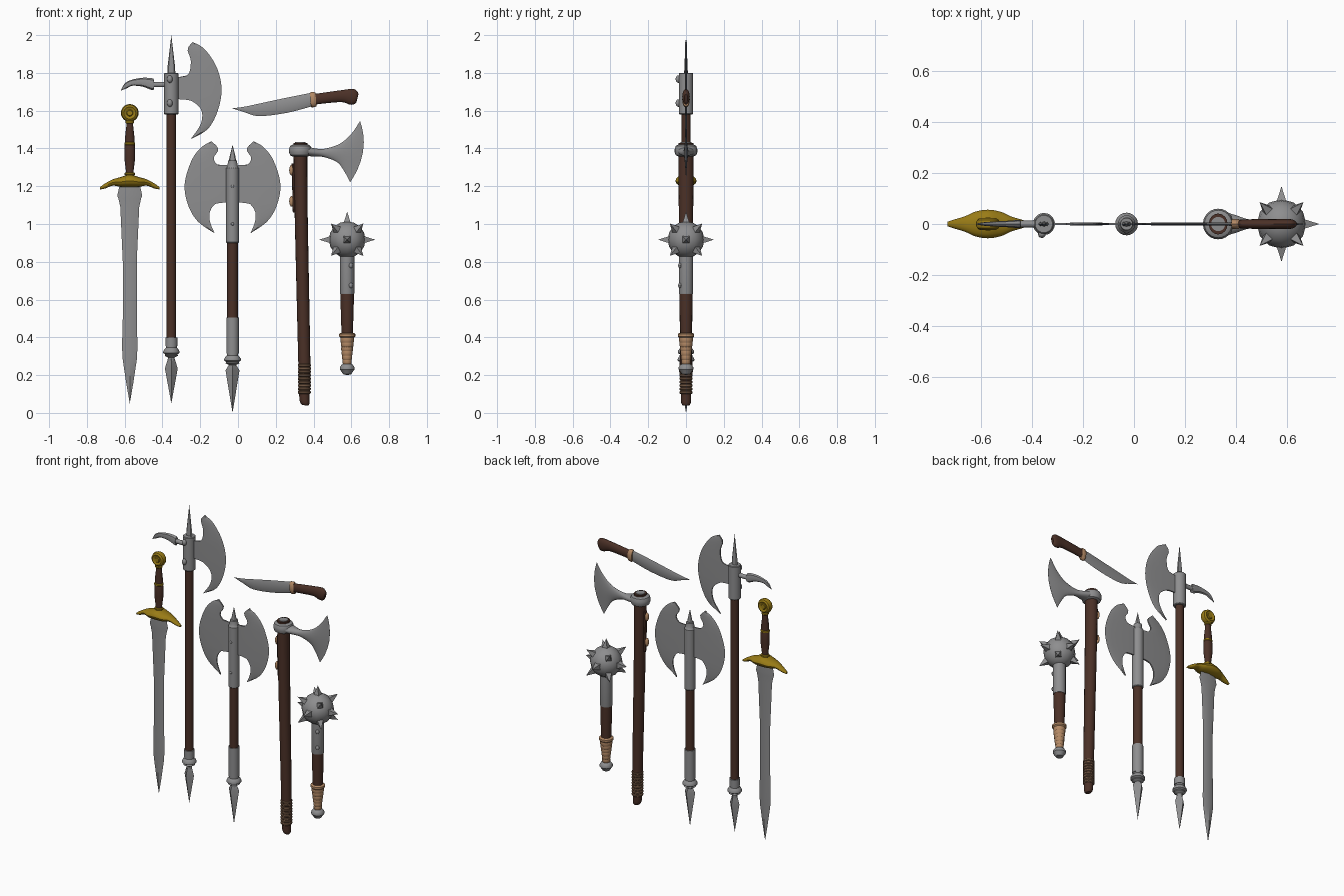
import bpy, bmesh, math
from mathutils import Vector

if "Cube" in bpy.data.objects:
    bpy.data.objects.remove(bpy.data.objects["Cube"])


def material(name, rgb):
    m = bpy.data.materials.new(name)
    m.diffuse_color = (*rgb, 1)
    m.use_nodes = True
    m.node_tree.nodes["Principled BSDF"].inputs["Base Color"].default_value = m.diffuse_color
    return m


STEEL = material("steel", (0.27, 0.27, 0.275))
WOOD = material("dark_wood", (0.07, 0.030, 0.020))
GOLD = material("gold", (0.32, 0.20, 0.008))
TAN = material("tan_leather", (0.45, 0.25, 0.13))
CORD = material("cord", (0.17, 0.095, 0.055))


def finish(name, bm, mat):
    bmesh.ops.remove_doubles(bm, verts=bm.verts, dist=1e-5)
    bmesh.ops.recalc_face_normals(bm, faces=bm.faces)
    me = bpy.data.meshes.new(name)
    bm.to_mesh(me)
    bm.free()
    me.materials.append(mat)
    ob = bpy.data.objects.new(name, me)
    bpy.context.collection.objects.link(ob)
    return ob


def loft(name, rings, mat):
    """Skin a row of closed rings and cap both ends."""
    bm = bmesh.new()
    vs = [[bm.verts.new(p) for p in r] for r in rings]
    n = len(rings[0])
    for a, b in zip(vs, vs[1:]):
        for i in range(n):
            j = (i + 1) % n
            bm.faces.new((a[i], a[j], b[j], b[i]))
    bm.faces.new(vs[0])
    bm.faces.new(vs[-1])
    return finish(name, bm, mat)


def curve(pts, k):
    """Catmull-Rom through tuples of any size, k steps per span."""
    p = [Vector(q) for q in pts]
    p = [p[0]] + p + [p[-1]]
    out = []
    for a, b, c, d in zip(p, p[1:], p[2:], p[3:]):
        for s in range(k):
            t = s / k
            out.append(0.5 * (2 * b + (c - a) * t + (2 * a - 5 * b + 4 * c - d) * t * t
                              + (3 * b - a - 3 * c + d) * t ** 3))
    return out + [p[-1]]


def resample(pts, n):
    """n evenly spaced points on the smoothed curve."""
    c = curve(pts, 12)
    acc = [0]
    for a, b in zip(c, c[1:]):
        acc.append(acc[-1] + (b - a).length)
    out, i = [], 0
    for s in range(n):
        d = acc[-1] * s / (n - 1)
        while i < len(c) - 2 and acc[i + 1] < d:
            i += 1
        out.append(c[i].lerp(c[i + 1], (d - acc[i]) / max(acc[i + 1] - acc[i], 1e-9)))
    return out


def lathe(name, x, prof, mat, n=20, squash=1):
    """Turn a (radius, z) profile about the vertical line at x."""
    ang = [2 * math.pi * i / n for i in range(n)]
    return loft(name, [[(x + r * math.cos(a), squash * r * math.sin(a), z) for a in ang]
                       for r, z in prof], mat)


def fin(name, stations, mat, n=16, k=4):
    """Loft oval sections: (x1, z1, x2, z2, half thickness, bow)."""
    st = curve(stations, k) if k > 1 else stations
    rings = []
    for x1, z1, x2, z2, h, bow in st:
        ring = []
        for i in range(n):
            a = 2 * math.pi * i / n
            s = math.cos(a)
            ring.append(((x1 + x2) / 2 + s * (x1 - x2) / 2 + bow * (1 - s * s),
                         h * math.sin(a), (z1 + z2) / 2 + s * (z1 - z2) / 2))
        rings.append(ring)
    return loft(name, rings, mat)


def blade(name, inner, outer, mat, x=0, side=1, n=40):
    """Thin crescent blade between a back outline and a cutting edge."""
    rows = [(0, .004), (.8, .005), (1, 0)]
    rings = []
    for p, q in zip(resample(inner, n), resample(outer, n)):
        f = [(p.lerp(q, t), h) for t, h in rows]
        rings.append([(x + side * v.x, h, v.y) for v, h in f]
                     + [(x + side * v.x, -h, v.y) for v, h in reversed(f)])
    return loft(name, rings, mat)


def stud(name, loc, size, mat):
    bm = bmesh.new()
    bmesh.ops.create_uvsphere(bm, u_segments=12, v_segments=8, radius=1)
    for v in bm.verts:
        v.co = Vector(loc) + Vector(a * b for a, b in zip(v.co, size))
    return finish(name, bm, mat)


def butt(label, x, top, base, r):
    """Ferrule, collar rings and pointed foot at the end of a pole."""
    lathe(label + "_ferrule", x, [(r, top), (r, base + .03), (r * .9, base + .03), (r * .9, base + .02),
                                  (r * 1.15, base + .012), (r * 1.35, base), (r * 1.35, base - .008),
                                  (r, base - .015), (r * 1.1, base - .022), (r * .55, base - .032),
                                  (r * .55, base - .05)], STEEL)


# ---- sword ----
X = -.573
half = [(1.2, .055), (1.15, .066), (1.135, .060), (1.09, .050), (.8, .037), (.5, .037),
        (.35, .041), (.28, .037), (.16, .019), (.05, 0)]
fin("sword_blade", [(X - w, z, X + w, z, .010 if w else 0, 0) for z, w in half], STEEL, n=4, k=1)
arm = [(0, 1.262, 1.195, .056), (.05, 1.248, 1.197, .048), (.09, 1.236, 1.203, .030),
       (.13, 1.215, 1.188, .018), (.158, 1.195, 1.183, .009)]
fin("sword_guard", [(X + s * d, t, X + s * d, b, h, 0) for s, part in ((-1, arm[:0:-1]), (1, arm))
                    for d, t, b, h in part], GOLD)
lathe("sword_grip", X, [(.024, 1.25), (.020, 1.28), (.029, 1.35), (.028, 1.41), (.024, 1.43),
                        (.026, 1.45), (.018, 1.52), (.018, 1.55)], WOOD, squash=.85)
for z, r in ((1.425, .029), (1.54, .023), (1.265, .027)):
    lathe("sword_grip_ring", X, [(r - .005, z - .008), (r, z - .004), (r, z + .004), (r - .005, z + .008)],
          GOLD, squash=.9)
disc = [(0, -.022), (.014, -.022), (.018, -.017), (.022, -.017), (.032, -.023), (.042, -.016), (.047, 0),
        (.042, .016), (.032, .023), (.022, .017), (.018, .017), (.014, .022), (0, .022)]
loft("sword_pommel", [[(X + r * math.cos(a * math.pi / 12), y, 1.588 + r * math.sin(a * math.pi / 12))
                       for a in range(24)] for r, y in disc], GOLD)

# ---- halberd ----
X = -.353
lathe("halberd_pole", X, [(.025, .36), (.025, 1.62)], WOOD)
lathe("halberd_socket", X, [(.034, 1.58), (.038, 1.584), (.038, 1.796), (.034, 1.80)], STEEL)
lathe("halberd_top_spike", X, [(.022, 1.79), (.019, 1.84), (0, 2.0)], STEEL, n=8, squash=.45)
blade("halberd_axe_blade",
      [(-.24, 1.963), (-.267, 1.925), (-.25, 1.865), (-.265, 1.79), (-.34, 1.765), (-.34, 1.67),
       (-.256, 1.656), (-.195, 1.605), (-.197, 1.53), (-.251, 1.449)],
      [(-.24, 1.963), (-.177, 1.926), (-.113, 1.83), (-.087, 1.714), (-.108, 1.597), (-.161, 1.502),
       (-.251, 1.449)], STEEL)
fin("halberd_hook_shank", [(-.35, 1.752, -.35, 1.724, .013, 0), (-.45, 1.752, -.45, 1.724, .013, 0)],
    STEEL, n=12, k=1)
fin("halberd_hook", [(-.445, 1.765, -.445, 1.712, .016, 0), (-.457, 1.772, -.457, 1.709, .016, 0),
                     (-.509, 1.774, -.504, 1.727, .012, 0), (-.567, 1.762, -.557, 1.732, .009, 0),
                     (-.600, 1.743, -.588, 1.719, .006, 0), (-.621, 1.707, -.619, 1.706, .001, 0)],
    STEEL, n=8)
for z in (1.767, 1.64):
    stud("halberd_rivet", (X - .008, -.040, z), (.015, .015, .02), STEEL)
butt("halberd", X, .40, .325, .032)
lathe("halberd_foot_spike", X, [(.014, .30), (.034, .235), (0, .05)], STEEL, n=4)

# ---- double axe ----
X = -.029
lathe("double_axe_pole", X, [(.028, .45), (.028, .95)], WOOD)
lathe("double_axe_socket", X, [(.031, .90), (.034, .904), (.034, 1.296), (.031, 1.30), (.026, 1.31),
                               (.024, 1.335)], STEEL)
lathe("double_axe_top_spike", X, [(.021, 1.325), (.015, 1.36), (0, 1.42)], STEEL, n=8, squash=.5)
for side in (-1, 1):
    blade("double_axe_blade",
          [(.111, 1.438), (.075, 1.396), (.10, 1.348), (.075, 1.312), (.01, 1.295), (.01, 1.13),
           (.08, 1.115), (.118, 1.07), (.12, 1.015), (.095, .951)],
          [(.111, 1.438), (.164, 1.407), (.216, 1.338), (.253, 1.215), (.237, 1.105), (.185, 1.015),
           (.095, .951)], STEEL, x=X, side=side)
for z in (1.2, 1.0):
    stud("double_axe_rivet", (X, -.033, z), (.008, .005, .008), STEEL)
butt("double_axe", X, .505, .285, .033)
lathe("double_axe_foot_spike", X, [(.016, .26), (.037, .225), (0, 0)], STEEL, n=4)

# ---- broad axe ----
fin("broad_axe_handle", [(.293, 1.43, .367, 1.43, .041, 0), (.300, 1.05, .369, 1.05, .038, 0),
                         (.319, .27, .383, .27, .031, 0), (.324, .09, .379, .09, .027, 0),
                         (.330, .055, .378, .05, .025, 0), (.340, .042, .372, .038, .017, 0)], WOOD, k=3)
lathe("broad_axe_handle_wedge", .33, [(.028, 1.42), (.028, 1.434)], STEEL)
wrap = []
for i in range(9):
    z = .10 + i * .018
    wrap += [(.029, z), (.0345, z + .005), (.0345, z + .013)]
lathe("broad_axe_cord_wrap", .351, wrap + [(.029, .262)], CORD)
lathe("broad_axe_eye", .33, [(.042, 1.358), (.054, 1.364), (.060, 1.38), (.060, 1.397), (.054, 1.413),
                             (.042, 1.42)], STEEL, n=24)
fin("broad_axe_head", [(.345, 1.417, .345, 1.36, .052, 0), (.40, 1.402, .40, 1.358, .034, 0),
                       (.456, 1.398, .456, 1.354, .017, 0), (.536, 1.423, .525, 1.327, .011, .008),
                       (.599, 1.476, .562, 1.28, .007, .025), (.646, 1.545, .594, 1.221, .0005, .042)],
    STEEL, n=20)
fin("broad_axe_side_strip", [(.284, 1.32, .305, 1.32, .012, 0), (.290, 1.06, .31, 1.06, .012, 0)],
    WOOD, n=8, k=1)
for z, m in ((1.285, TAN), (1.12, TAN)):
    stud("broad_axe_side_stud", (.283, 0, z), (.012, .014, .028), m)

# ---- mace ----
X, Z = .578, .917
stud("mace_ball", (X, 0, Z), (.097, .097, .097), STEEL)
ball = bpy.data.objects["mace_ball"]
dirs = [(1, 0, 0), (-1, 0, 0), (0, 1, 0), (0, -1, 0), (0, 0, 1)]
dirs += [(a, b, c) for a in (-1, 1) for b in (-1, 1) for c in (-1, 1)]
for d in dirs:
    d = Vector(d).normalized()
    q = d.to_track_quat('Z', 'Y')
    sq = [Vector((math.cos(a), math.sin(a), 0)) for a in (math.pi * (.25 + i / 2) for i in range(4))]
    c = Vector((X, 0, Z))
    loft("mace_spike", [[c + q @ (s * r) + d * l for s in sq] for r, l in ((.028, .085), (0, .148))], STEEL)
lathe("mace_neck", X, [(.037, .63), (.038, .634), (.038, .85)], STEEL)
for z in (.78, .675):
    stud("mace_rivet", (X + .02, -.032, z), (.012, .01, .014), STEEL)
lathe("mace_handle", X, [(.029, .40), (.031, .45), (.035, .58), (.035, .65)], WOOD)
grip = [(.018, .255)]
for i in range(6):
    z, r = .258 + i * .023, .024 + i * .0025
    grip += [(r - .003, z), (r, z + .005), (r, z + .018)]
lathe("mace_grip", X, grip + [(.036, .398), (.043, .405), (.043, .418), (.034, .424)], TAN)
lathe("mace_pommel", X, [(.018, .262), (.030, .255), (.039, .242), (.039, .230), (.030, .218),
                         (.022, .205), (0, .20)], STEEL)

# ---- knife ----
fin("knife_blade", [(-.029, 1.613, -.029, 1.612, .0005, 0), (.034, 1.621, .034, 1.592, .003, 0),
                    (.124, 1.640, .113, 1.571, .005, 0), (.245, 1.666, .261, 1.589, .006, 0),
                    (.39, 1.695, .395, 1.624, .007, 0)], STEEL, n=8)
fin("knife_bolster", [(.381, 1.694, .386, 1.622, .017, 0), (.386, 1.698, .391, 1.617, .020, 0),
                      (.404, 1.699, .409, 1.619, .020, 0), (.410, 1.695, .415, 1.623, .017, 0)], TAN, k=1)
fin("knife_handle", [(.400, 1.688, .405, 1.632, .016, 0), (.472, 1.698, .472, 1.640, .019, 0),
                     (.551, 1.709, .551, 1.645, .019, 0), (.608, 1.715, .592, 1.632, .020, 0),
                     (.630, 1.703, .615, 1.634, .017, 0), (.638, 1.688, .627, 1.645, .009, 0)], WOOD)

# smooth shading with sharp edges kept
bpy.ops.object.select_all(action='SELECT')
bpy.context.view_layer.objects.active = ball
bpy.ops.object.shade_smooth_by_angle(angle=math.radians(35))
